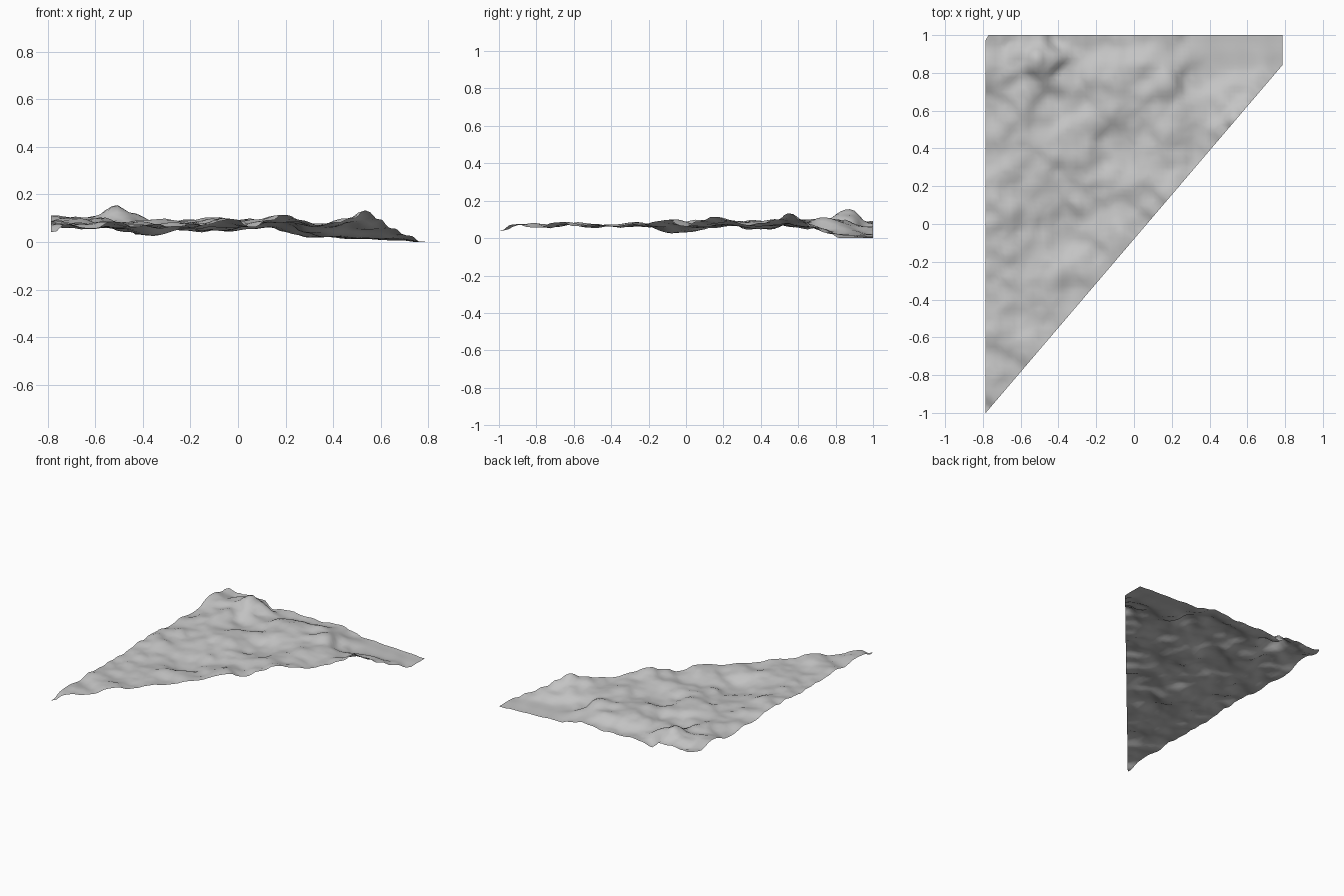
import bpy
import bmesh
import math
from mathutils import Vector, noise

default_cube = bpy.data.objects.get("Cube")
if default_cube:
    bpy.data.objects.remove(default_cube, do_unlink=True)

HALF_WIDTH = 0.785
PLAIN_HEIGHT = 0.07
SOFTNESS = 0.0012

# Slanted edge from the front tip to the far corner, as (x, height)
SLANTED_EDGE = [
    (-.78, .045), (-.72, .075), (-.63, .06), (-.51, .085), (-.43, .068),
    (-.36, .08), (-.27, .068), (-.18, .075), (-.02, .095), (.06, .068),
    (.13, .09), (.2, .115), (.27, .095), (.34, .078), (.42, .085),
    (.48, .105), (.54, .137), (.59, .1), (.65, .06), (.71, .03), (.78, .003),
]

# Back edge, as (x, height)
BACK_EDGE = [
    (-.78, .09), (-.66, .075), (-.53, .085), (-.4, .04), (-.25, .05),
    (-.1, .055), (.1, .065), (.22, .045), (.32, .022), (.5, .015),
    (.65, .01), (.78, .003),
]

# Inland peaks, ridges and hollows as (x, y, height)
INLAND = [
    (-.52, .86, .158), (-.62, .88, .115), (-.7, .85, .105), (-.56, .74, .09),
    (-.44, .86, .115), (-.38, .8, .065), (-.78, .6, .07), (-.42, .65, .055),
    (-.16, .8, .1), (.02, .8, .095), (.19, .74, .1), (.2, .55, .09),
    (-.3, .45, .09), (-.12, .37, .055), (-.6, 0, .085), (-.42, -.03, .045),
    (.29, .75, .045), (.38, .8, .025), (.5, .85, .018), (.6, .85, .016),
    (.47, .62, .085), (.4, .62, .06), (.55, .7, .055),
]


def slanted_y(x):
    """Position of the slanted edge at a given x."""
    return 1.172 * x - 0.08


LANDMARKS = INLAND + [(x, 1, height) for x, height in BACK_EDGE]
LANDMARKS += [(x, slanted_y(x), height) for x, height in SLANTED_EDGE]


def make_material(name, colour):
    material = bpy.data.materials.new(name)
    material.use_nodes = True
    material.diffuse_color = colour
    shader = material.node_tree.nodes["Principled BSDF"]
    shader.inputs["Base Color"].default_value = colour
    shader.inputs["Roughness"].default_value = 0.8
    return material


def broad_height(x, y):
    """Blend the landmark heights, each weighted by its closeness."""
    total_weight = 60
    total_height = total_weight * PLAIN_HEIGHT
    for px, py, height in LANDMARKS:
        distance_squared = (x - px) ** 2 + (y - py) ** 2
        weight = 1 / (distance_squared + SOFTNESS) ** 2
        total_weight += weight
        total_height += weight * height
    return total_height / total_weight


def rough_height(x, y):
    """Add small hills, fading over the smooth valley and the slanted edge."""
    point = Vector((x, y, 0.3))
    hills = 0.02 * noise.noise(point * 6)
    hills += 0.015 * noise.noise(point * 12)
    hills += 0.004 * noise.noise(point * 25)
    valley_distance = math.hypot(x - 0.65, y - 0.9)
    valley_fade = min(1, max(0.04, (valley_distance - 0.25) / 0.25))
    edge_fade = min(1, 0.3 + 6 * abs(y - slanted_y(x)))
    return hills * valley_fade * edge_fade


def cut_away(bm, point, outward):
    """Trim everything on the outward side of an upright plane."""
    geometry = bm.verts[:] + bm.edges[:] + bm.faces[:]
    bmesh.ops.bisect_plane(bm, geom=geometry, plane_co=point,
                           plane_no=outward, clear_outer=True)


# Flat sheet trimmed to the four-sided plot
bm = bmesh.new()
bmesh.ops.create_grid(bm, x_segments=62, y_segments=80, size=1)
bmesh.ops.scale(bm, vec=(HALF_WIDTH, 1, 1), verts=bm.verts)
cut_away(bm, (-HALF_WIDTH, -1, 0), (1.84, -1.57, 0))
cut_away(bm, (-HALF_WIDTH, 0.975, 0), (-1, 0.6, 0))

# Raise the relief and rest its lowest point on the ground
for vert in bm.verts:
    x, y = vert.co.x, vert.co.y
    vert.co.z = broad_height(x, y) + rough_height(x, y)
lowest = min(vert.co.z for vert in bm.verts)
bmesh.ops.translate(bm, vec=(0, 0, -lowest), verts=bm.verts)
bmesh.ops.triangulate(bm, faces=bm.faces)
bm.normal_update()
for face in bm.faces:
    face.smooth = True
    if face.normal.z < 0:
        face.normal_flip()

mesh = bpy.data.meshes.new("terrain")
bm.to_mesh(mesh)
bm.free()
mesh.materials.append(make_material("stone grey", (0.55, 0.55, 0.55, 1)))
terrain = bpy.data.objects.new("terrain", mesh)
bpy.context.collection.objects.link(terrain)
